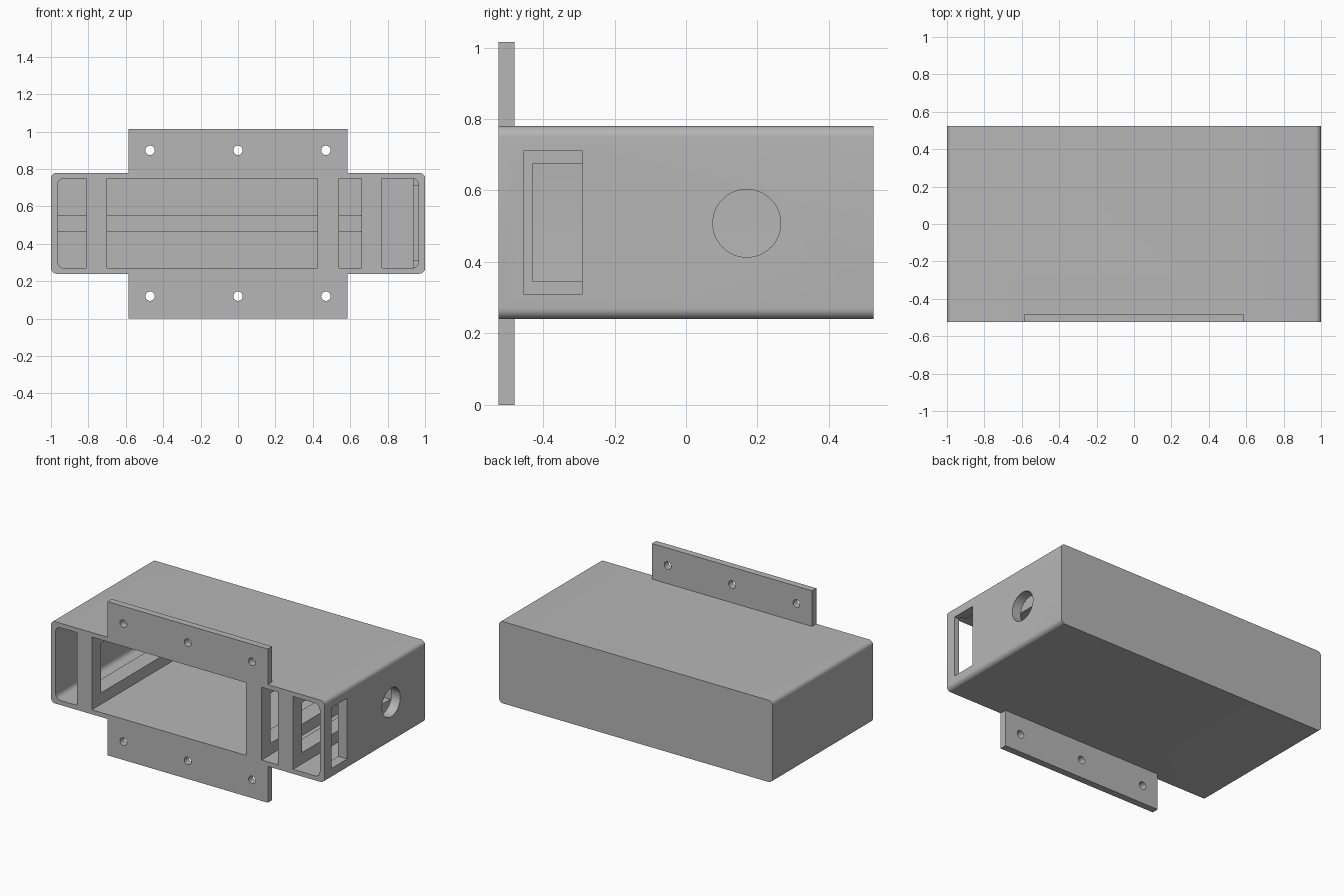
import bpy
from math import sin, cos, pi

cube = bpy.data.objects.get("Cube")
if cube:
    bpy.data.objects.remove(cube, do_unlink=True)

grey = bpy.data.materials.new("plain grey")
grey.use_nodes = True
GREY = (0.47, 0.47, 0.47, 1)
grey.diffuse_color = GREY
grey.node_tree.nodes["Principled BSDF"].inputs["Base Color"].default_value = GREY

BOTTOM, TOP = 0.24, 0.78        # outer case heights
FLOOR, CEILING = 0.27, 0.75     # inner heights
FRONT, BACK = -0.525, 0.525
WALL_BACK = -0.43               # rear of the front wall


def outline(x0, x1, z0, z1, left=0, right=0):
    """Rectangle in x and z, with its left or right corners rounded."""
    points = []
    corners = [(x1, z1, -1, -1, right, 0), (x0, z1, 1, -1, left, 1),
               (x0, z0, 1, 1, left, 2), (x1, z0, -1, 1, right, 3)]
    for x, z, sx, sz, r, quarter in corners:
        if r == 0:
            points.append((x, z))
            continue
        for i in range(9):
            a = (quarter + i / 8) * pi / 2
            points.append((x + sx * r + r * cos(a), z + sz * r + r * sin(a)))
    return points


def prism(name, points, y0, y1):
    """Extrude an x-z outline from y0 back to y1."""
    n = len(points)
    verts = [(x, y, z) for y in (y0, y1) for x, z in points]
    faces = [tuple(range(n)), tuple(reversed(range(n, 2 * n)))]
    for i in range(n):
        j = (i + 1) % n
        faces.append((i, i + n, j + n, j))
    mesh = bpy.data.meshes.new(name)
    mesh.from_pydata(verts, [], faces)
    mesh.materials.append(grey)
    obj = bpy.data.objects.new(name, mesh)
    bpy.context.collection.objects.link(obj)
    return obj


def box(name, x0, x1, y0, y1, z0, z1):
    return prism(name, outline(x0, x1, z0, z1), y0, y1)


def cylinder(name, location, radius, depth, rotation):
    bpy.ops.mesh.primitive_cylinder_add(vertices=48, radius=radius, depth=depth,
                                        location=location, rotation=rotation)
    obj = bpy.context.object
    obj.name = name
    obj.data.materials.append(grey)
    return obj


def combine(target, tool, operation):
    mod = target.modifiers.new(tool.name, "BOOLEAN")
    mod.operation = operation
    mod.solver = "EXACT"
    mod.object = tool
    bpy.context.view_layer.objects.active = target
    bpy.ops.object.modifier_apply(modifier=mod.name)
    bpy.data.objects.remove(tool, do_unlink=True)


# Outer case with rounded long edges
case = prism("case", outline(-1, 1, BOTTOM, TOP, 0.03, 0.03), FRONT, BACK)

# Mounting flange, flush with the front
combine(case, box("flange", -0.585, 0.585, FRONT, -0.48, 0, 1.015), "UNION")

# Inner cavity behind the front wall
combine(case, prism("cavity", outline(-0.965, 0.935, FLOOR, CEILING, 0.035),
                    WALL_BACK, 0.49), "DIFFERENCE")

# Front openings: x range, then left and right corner radius
for x0, x1, left, right in [(-0.965, -0.81, 0.035, 0), (-0.70, 0.425, 0, 0),
                            (0.54, 0.66, 0, 0), (0.77, 0.965, 0, 0.035)]:
    shape = outline(x0, x1, FLOOR, CEILING, left, right)
    combine(case, prism("opening", shape, -0.6, WALL_BACK + 0.001), "DIFFERENCE")

# Side slot and round side hole
combine(case, box("side_slot", 0.9, 1.1, -0.455, -0.29, 0.31, 0.71), "DIFFERENCE")
combine(case, cylinder("side_hole", (1, 0.17, 0.508), 0.095, 0.2, (0, pi / 2, 0)),
        "DIFFERENCE")

# Screw holes in the flange
for x in (-0.47, 0, 0.47):
    for z in (0.12, 0.9):
        combine(case, cylinder("screw_hole", (x, -0.5, z), 0.025, 0.2, (pi / 2, 0, 0)),
                "DIFFERENCE")

# Divider rails along the floor and ceiling
parts = [case]
for name, x0, x1 in [("left", -0.81, -0.70), ("middle", 0.425, 0.54), ("right", 0.66, 0.77)]:
    for level, z0, z1 in [("lower", FLOOR - 0.01, 0.345), ("upper", 0.675, CEILING + 0.01)]:
        parts.append(box(f"{name}_{level}_rail", x0, x1, WALL_BACK - 0.01, 0.5, z0, z1))

# Rib across the inside of the back wall
parts.append(box("back_rib", -0.975, 0.72, 0.45, 0.5, 0.465, 0.555))

# Sharp corners, smooth curves
for obj in parts:
    bpy.ops.object.select_all(action="DESELECT")
    obj.select_set(True)
    bpy.context.view_layer.objects.active = obj
    bpy.ops.object.shade_smooth_by_angle(angle=pi / 6)
